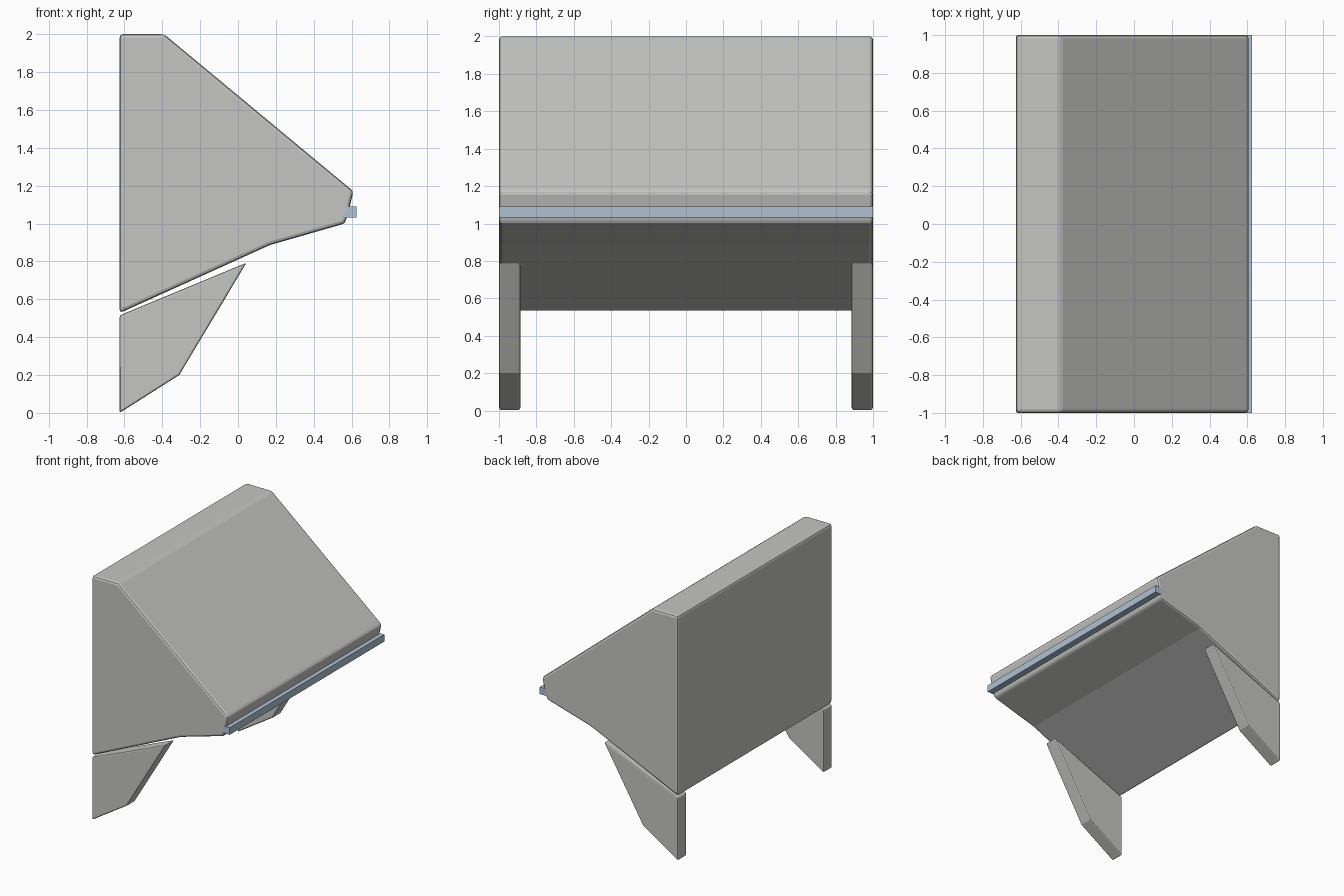
import bpy, bmesh, math

if "Cube" in bpy.data.objects:
    bpy.data.objects.remove(bpy.data.objects["Cube"])


def material(name, rgb):
    m = bpy.data.materials.new(name)
    m.diffuse_color = (*rgb, 1.0)
    m.use_nodes = True
    m.node_tree.nodes["Principled BSDF"].inputs["Base Color"].default_value = m.diffuse_color
    return m


grey = material("light grey", (0.56, 0.56, 0.55))
blue = material("pale blue", (0.43, 0.53, 0.65))


def extrude_profile(name, profile, y0, y1, mat, bevel=0.0):
    """Extrude an x-z outline along y and round its edges slightly."""
    bm = bmesh.new()
    face = bm.faces.new([bm.verts.new((x, y0, z)) for x, z in profile])
    ext = bmesh.ops.extrude_face_region(bm, geom=[face])
    moved = [v for v in ext["geom"] if isinstance(v, bmesh.types.BMVert)]
    bmesh.ops.translate(bm, verts=moved, vec=(0, y1 - y0, 0))
    bmesh.ops.recalc_face_normals(bm, faces=bm.faces)
    mesh = bpy.data.meshes.new(name)
    bm.to_mesh(mesh)
    bm.free()
    mesh.materials.append(mat)
    obj = bpy.data.objects.new(name, mesh)
    bpy.context.collection.objects.link(obj)
    if bevel:
        mod = obj.modifiers.new("edge bevel", "BEVEL")
        mod.width = bevel
        mod.segments = 2
        mod.limit_method = "ANGLE"
        mod.angle_limit = math.radians(30)
    return obj


# Wedge-shaped main housing
extrude_profile("housing", [(-0.625, 0.527), (-0.625, 2.0), (-0.39, 2.0), (0.61, 1.17),
                            (0.59, 1.09), (0.565, 1.0), (0.17, 0.887)],
                -1.0, 1.0, grey, 0.018)

# Trim strip along the front lip
extrude_profile("front_strip", [(0.56, 1.032), (0.625, 1.032), (0.625, 1.09), (0.56, 1.09)],
                -1.0, 1.0, blue)

# Pair of support brackets below the housing
for side, y0, y1 in (("left", -1.0, -0.885), ("right", 0.885, 1.0)):
    extrude_profile(side + "_bracket", [(-0.625, 0.0), (-0.625, 0.515), (0.045, 0.793),
                                        (-0.31, 0.2)], y0, y1, grey, 0.01)
